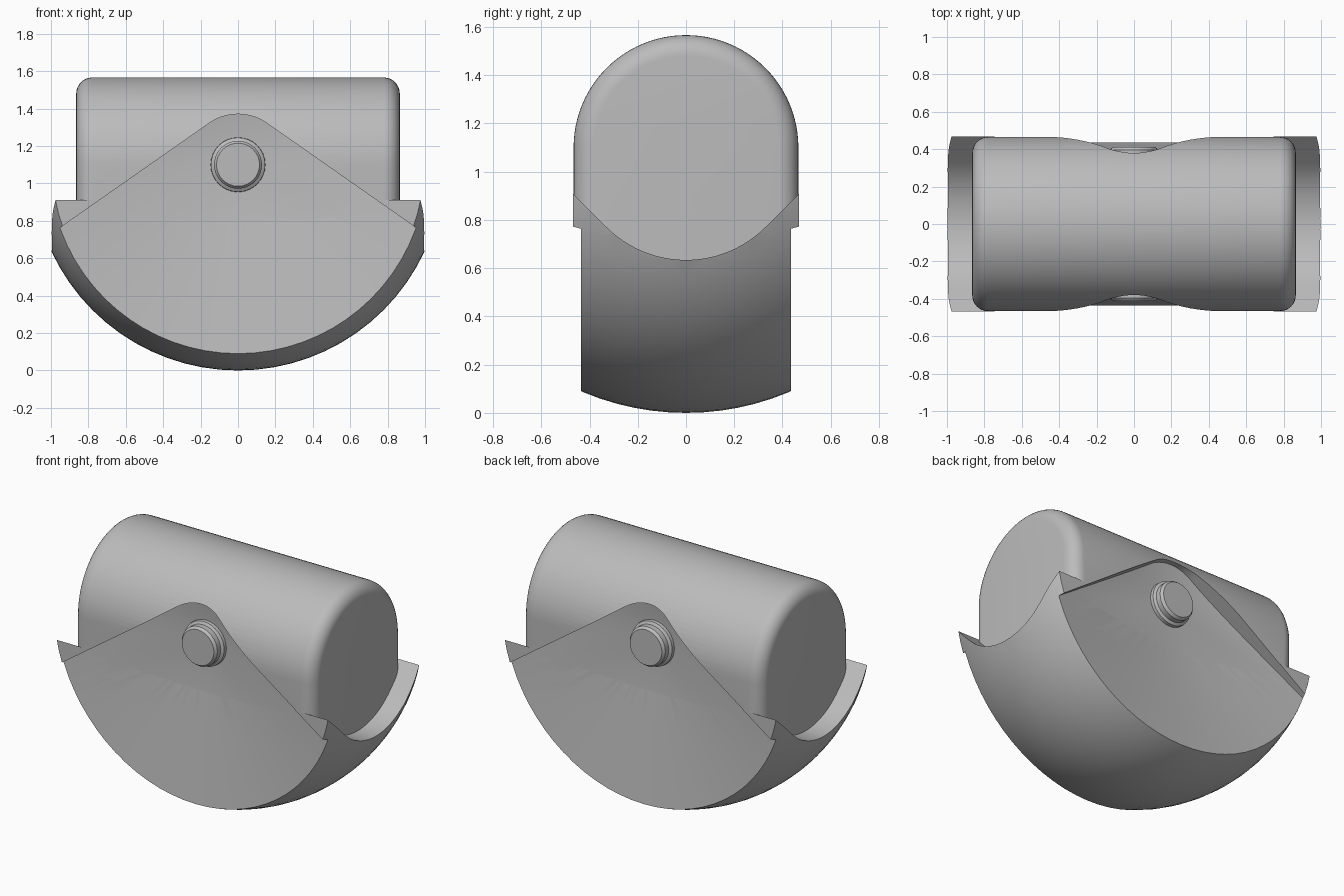
import bpy, bmesh, math
from mathutils import Vector, Matrix

if "Cube" in bpy.data.objects:
    bpy.data.objects.remove(bpy.data.objects["Cube"])

AXIS_Z = 1.1      # height of the drum axis and of the ball centre
DRUM_R = 0.466
HALF_W = 0.469

grey = bpy.data.materials.new("mid_grey")
grey.use_nodes = True
grey.diffuse_color = (0.5, 0.5, 0.5, 1)
grey.node_tree.nodes["Principled BSDF"].inputs["Base Color"].default_value = (0.5, 0.5, 0.5, 1)


def make(name, bm):
    bmesh.ops.recalc_face_normals(bm, faces=bm.faces)
    mesh = bpy.data.meshes.new(name)
    bm.to_mesh(mesh)
    bm.free()
    mesh.materials.append(grey)
    obj = bpy.data.objects.new(name, mesh)
    bpy.context.collection.objects.link(obj)
    return obj


def prism(profile, half_length):
    """Extrude a (y, z) outline along x."""
    bm = bmesh.new()
    face = bm.faces.new([bm.verts.new((-half_length, y, z)) for y, z in profile])
    new = bmesh.ops.extrude_face_region(bm, geom=[face])["geom"]
    bmesh.ops.translate(bm, vec=(2 * half_length, 0, 0),
                        verts=[g for g in new if isinstance(g, bmesh.types.BMVert)])
    return bm


def arc(start, end, steps):
    angles = [math.radians(start + (end - start) * i / steps) for i in range(steps + 1)]
    return [(DRUM_R * math.cos(a), AXIS_Z + DRUM_R * math.sin(a)) for a in angles]


def cut(obj, cutters):
    for c in cutters:
        mod = obj.modifiers.new("cut", 'BOOLEAN')
        mod.operation = 'DIFFERENCE'
        mod.solver = 'EXACT'
        mod.object = c
    deps = bpy.context.evaluated_depsgraph_get()
    mesh = bpy.data.meshes.new_from_object(obj.evaluated_get(deps))
    obj.modifiers.clear()
    obj.data = mesh


def smooth(obj, angle):
    bpy.ops.object.select_all(action='DESELECT')
    obj.select_set(True)
    bpy.context.view_layer.objects.active = obj
    bpy.ops.object.shade_smooth_by_angle(angle=math.radians(angle))


def recess_cutter(side):
    """Fan-shaped pocket with a shallow conical floor and rounded top."""
    bm = bmesh.new()
    depth = lambda r: 0.31 + 0.124 * r
    floor, outer = [], []
    for i in range(144):
        turn = math.radians(i * 2.5)
        off = math.degrees(min(turn, 2 * math.pi - turn)) - 35
        r = 0.27
        if off > 0:
            r = min(1.3, 0.27 / math.cos(math.radians(off))) if off < 79 else 1.3
        x, z = r * math.sin(turn), AXIS_Z + r * math.cos(turn)
        floor.append(bm.verts.new((x, side * depth(r), z)))
        outer.append(bm.verts.new((x, side * 0.8, z)))
    tip = bm.verts.new((0, side * depth(0), AXIS_Z))
    lid = bm.verts.new((0, side * 0.8, AXIS_Z))
    for i in range(len(floor)):
        a, b, c, d = floor[i - 1], floor[i], outer[i], outer[i - 1]
        bm.faces.new((a, b, c, d))
        bm.faces.new((tip, b, a))
        bm.faces.new((lid, d, c))
    return make("recess_cutter", bm)


recesses = [recess_cutter(s) for s in (-1, 1)]

# Trough that carries the drum: round bottom with sloping lips
trough = make("trough_cutter", prism(
    arc(-135, -45, 24) + [(0.6, 1.041), (0.6, 2.4), (-0.6, 2.4), (-0.6, 1.041)], 1.4))

# Cradle: ball trimmed flat on its sides and ends
bm = bmesh.new()
bmesh.ops.create_uvsphere(bm, u_segments=72, v_segments=48, radius=1.1,
                          matrix=Matrix.Translation((0, 0, AXIS_Z)) @ Matrix.Rotation(math.pi / 2, 4, 'X'))
for n, d in ((Vector((1, 0, 0)), 1), (Vector((0, 1, 0)), HALF_W)):
    for s in (-1, 1):
        r = bmesh.ops.bisect_plane(bm, geom=bm.verts[:] + bm.edges[:] + bm.faces[:],
                                   plane_co=n * s * d, plane_no=n * s, clear_outer=True)
        rim = [e for e in r["geom_cut"] if isinstance(e, bmesh.types.BMEdge)]
        bmesh.ops.holes_fill(bm, edges=rim)
cradle = make("cradle", bm)
cut(cradle, [trough] + recesses)
smooth(cradle, 20)

# Drum: arched body with rounded end edges, its foot sunk in the cradle
bm = prism(arc(0, 180, 48) + [(-DRUM_R, 0.62), (DRUM_R, 0.62)], 0.865)
ends = [e for e in bm.edges if abs(e.verts[0].co.x - e.verts[1].co.x) < 0.01
        and max(v.co.z for v in e.verts) > 0.7]
bmesh.ops.bevel(bm, geom=ends, offset=0.085, segments=8, profile=0.5, affect='EDGES')
drum = make("drum", bm)
cut(drum, recesses)
smooth(drum, 30)

for helper in recesses + [trough]:
    bpy.data.objects.remove(helper)

# Pivot pins: collar, neck and chamfered tip turned about the y axis
for side, label in ((-1, "front"), (1, "back")):
    bm = bmesh.new()
    rings = []
    for r, y in ((0.148, 0.3), (0.145, 0.35), (0.128, 0.36), (0.128, 0.395), (0.115, 0.412)):
        rings.append([bm.verts.new((r * math.cos(a), side * y, AXIS_Z + r * math.sin(a)))
                      for a in (math.tau * k / 32 for k in range(32))])
    for low, high in zip(rings, rings[1:]):
        for k in range(32):
            bm.faces.new((low[k - 1], low[k], high[k], high[k - 1]))
    bm.faces.new(rings[0])
    bm.faces.new(rings[-1])
    smooth(make(label + "_pivot_pin", bm), 30)
